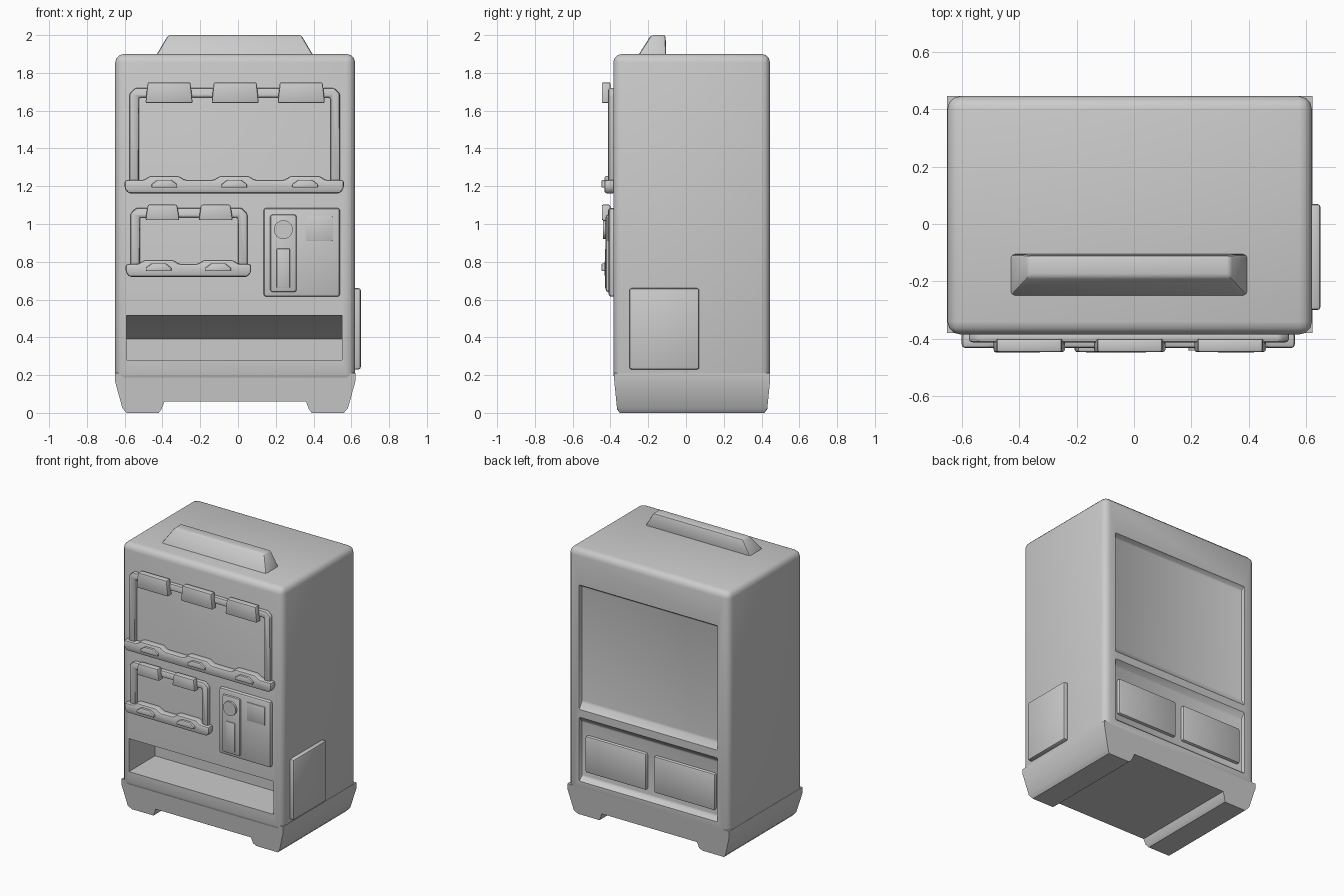
import bpy, bmesh
from mathutils import Vector

cube = bpy.data.objects.get("Cube")
if cube:
    bpy.data.objects.remove(cube, do_unlink=True)

grey = bpy.data.materials.new("light grey")
grey.use_nodes = True
COLOUR = (0.6, 0.6, 0.6, 1)
grey.diffuse_color = COLOUR
grey.node_tree.nodes["Principled BSDF"].inputs["Base Color"].default_value = COLOUR

FRONT, BACK = -0.385, 0.445


def finish(name, bm, bevel=0, segments=2):
    """Turn a bmesh into a bevelled, smooth shaded object."""
    bmesh.ops.recalc_face_normals(bm, faces=bm.faces)
    mesh = bpy.data.meshes.new(name)
    bm.to_mesh(mesh)
    bm.free()
    ob = bpy.data.objects.new(name, mesh)
    bpy.context.collection.objects.link(ob)
    mesh.materials.append(grey)
    bpy.ops.object.select_all(action='DESELECT')
    bpy.context.view_layer.objects.active = ob
    ob.select_set(True)
    if bevel:
        mod = ob.modifiers.new("bevel", 'BEVEL')
        mod.width, mod.segments, mod.limit_method = bevel, segments, 'ANGLE'
        bpy.ops.object.modifier_apply(modifier=mod.name)
    bpy.ops.object.shade_smooth_by_angle(angle=0.6)
    return ob


def box(name, x, y, z, bevel=0.01, segments=2, top=None):
    """Box between limits; top = optional (x, y) limits of its upper face."""
    bm = bmesh.new()
    bmesh.ops.create_cube(bm, size=1)
    for v in bm.verts:
        i, j, k = (int(c > 0) for c in v.co)
        lx, ly = top if top and k else (x, y)
        v.co = (lx[i], ly[j], z[k])
    return finish(name, bm, bevel, segments)


def prism(name, points, axis, lo, hi, bevel=0.01, segments=2):
    """Extrude an outline along x (points are y, z) or y (points are x, z)."""
    bm = bmesh.new()
    place = (lambda a, b: (lo, a, b)) if axis == 'x' else (lambda a, b: (a, lo, b))
    face = bm.faces.new([bm.verts.new(place(a, b)) for a, b in points])
    out = bmesh.ops.extrude_face_region(bm, geom=[face])
    shift = Vector((hi - lo, 0, 0) if axis == 'x' else (0, hi - lo, 0))
    bmesh.ops.translate(bm, vec=shift, verts=[
        g for g in out["geom"] if isinstance(g, bmesh.types.BMVert)])
    return finish(name, bm, bevel, segments)


def carve(ob, cutter):
    mod = ob.modifiers.new("cut", 'BOOLEAN')
    mod.operation, mod.object, mod.solver = 'DIFFERENCE', cutter, 'EXACT'
    bpy.context.view_layer.objects.active = ob
    bpy.ops.object.select_all(action='DESELECT')
    ob.select_set(True)
    bpy.ops.object.modifier_apply(modifier=mod.name)
    bpy.data.objects.remove(cutter, do_unlink=True)


# Cabinet with rounded edges
body = box("cabinet", (-0.65, 0.62), (FRONT, BACK), (0.16, 1.9), 0.045, 3)

# Delivery opening with a sloping ceiling
carve(body, prism("opening_cutter", [
    (FRONT - 0.05, 0.28), (-0.09, 0.28), (-0.09, 0.39),
    (FRONT + 0.01, 0.515), (FRONT - 0.05, 0.515)], 'x', -0.59, 0.55, 0))

# Back recesses, the upper one with a sloping sill
carve(body, prism("upper_back_cutter", [
    (BACK + 0.05, 0.76), (BACK, 0.76), (BACK - 0.03, 0.81),
    (BACK - 0.03, 1.63), (BACK, 1.65), (BACK + 0.05, 1.65)], 'x', -0.56, 0.53, 0.008))
carve(body, prism("lower_back_cutter", [
    (BACK + 0.05, 0.25), (BACK, 0.25), (BACK - 0.03, 0.28),
    (BACK - 0.03, 0.67), (BACK, 0.71), (BACK + 0.05, 0.71)], 'x', -0.56, 0.53, 0.008))
for name, x in (("back_panel_left", (0.01, 0.49)), ("back_panel_right", (-0.53, -0.05))):
    box(name, x, (BACK - 0.05, BACK - 0.008), (0.32, 0.58), 0.012)
bpy.context.view_layer.objects.active = body
body.select_set(True)
bpy.ops.object.shade_smooth_by_angle(angle=0.6)

# Base with two tapered runners
base = prism("base", [
    (-0.652, 0.21), (-0.652, 0.17), (-0.612, 0.025), (-0.59, 0.004), (-0.42, 0.004),
    (-0.405, 0.02), (-0.39, 0.06), (0.36, 0.06), (0.375, 0.02), (0.39, 0.004),
    (0.56, 0.004), (0.582, 0.025), (0.622, 0.17), (0.622, 0.21)],
    'y', -0.38, BACK, 0)
for v in base.data.vertices:
    v.co.z = 0 if v.co.z < 0.01 else v.co.z
    drop = max(0, 0.17 - v.co.z) * 0.1 + (0.012 if v.co.z < 0.01 else 0)
    v.co.y += drop if v.co.y < 0 else -drop

# Side hatch and top sign
box("side_hatch", (0.6, 0.65), (-0.3, 0.07), (0.23, 0.66), 0.012)
box("top_sign", (-0.435, 0.40), (-0.255, -0.105), (1.89, 2.0), 0.012, 2,
    top=((-0.37, 0.335), (-0.185, -0.108)))


def display(name, x0, x1, z0, z1, tabs, tab_w, tab_z, buttons, rail_x, rail_z):
    """Window frame with price tabs above and a button rail below."""
    w, c = 0.05, 0.03
    prism(name + "_frame", [
        (x0, z0), (x0, z1 - c), (x0 + c, z1), (x1 - c, z1), (x1, z1 - c), (x1, z0),
        (x1 - w, z0), (x1 - w, z1 - w), (x0 + w, z1 - w), (x0 + w, z0)],
        'y', FRONT + 0.01, -0.412, 0.012)
    # Rail outline: rises around each button
    low, high = rail_z
    mid = high - 0.022
    outline = [(rail_x[0] + 0.02, low), (rail_x[0], low + 0.025), (rail_x[0], mid)]
    for b in buttons:
        outline += [(b - 0.11, mid), (b - 0.075, high), (b + 0.075, high), (b + 0.11, mid)]
    outline += [(rail_x[1], mid), (rail_x[1], low + 0.025), (rail_x[1] - 0.02, low)]
    prism(name + "_rail", outline, 'y', FRONT + 0.01, -0.432, 0.012)
    for i, t in enumerate(tabs):
        h = tab_w / 2
        prism(f"{name}_tab_{i + 1}", [
            (t - h, tab_z[0]), (t + h, tab_z[0]), (t + h - 0.012, tab_z[1]),
            (t - h + 0.012, tab_z[1])], 'y', -0.4, -0.446, 0.008)
    # Domed buttons
    for i, b in enumerate(buttons):
        z = low + 0.03
        prism(f"{name}_button_{i + 1}", [
            (b - 0.068, z), (b + 0.068, z), (b + 0.068, z + 0.018), (b + 0.035, z + 0.042),
            (b - 0.035, z + 0.042), (b - 0.068, z + 0.018)], 'y', -0.42, -0.447, 0.006)


display("upper_display", -0.575, 0.54, 1.2, 1.72, (-0.365, -0.015, 0.335), 0.25,
        (1.64, 1.75), (-0.39, -0.02, 0.355), (-0.6, 0.56), (1.162, 1.255))
display("lower_display", -0.57, 0.05, 0.75, 1.085, (-0.4, -0.118), 0.18,
        (1.02, 1.102), (-0.42, -0.105), (-0.595, 0.07), (0.72, 0.81))

# Payment panel with slot plate, round knob and small label
box("payment_panel", (0.135, 0.54), (-0.41, FRONT + 0.02), (0.615, 1.085), 0.015)
box("slot_plate", (0.17, 0.31), (-0.425, -0.4), (0.64, 1.05), 0.014)
box("slot_strip", (0.205, 0.275), (-0.43, -0.42), (0.66, 0.87), 0.005)
box("price_plate", (0.36, 0.5), (-0.415, -0.405), (0.91, 1.04), 0.003)
bpy.ops.mesh.primitive_cylinder_add(vertices=24, radius=0.05, depth=0.04,
                                    location=(0.24, -0.42, 0.97), rotation=(1.5708, 0, 0))
knob = bpy.context.object
knob.name = "round_knob"
knob.data.materials.append(grey)
bpy.ops.object.shade_smooth_by_angle(angle=0.6)
